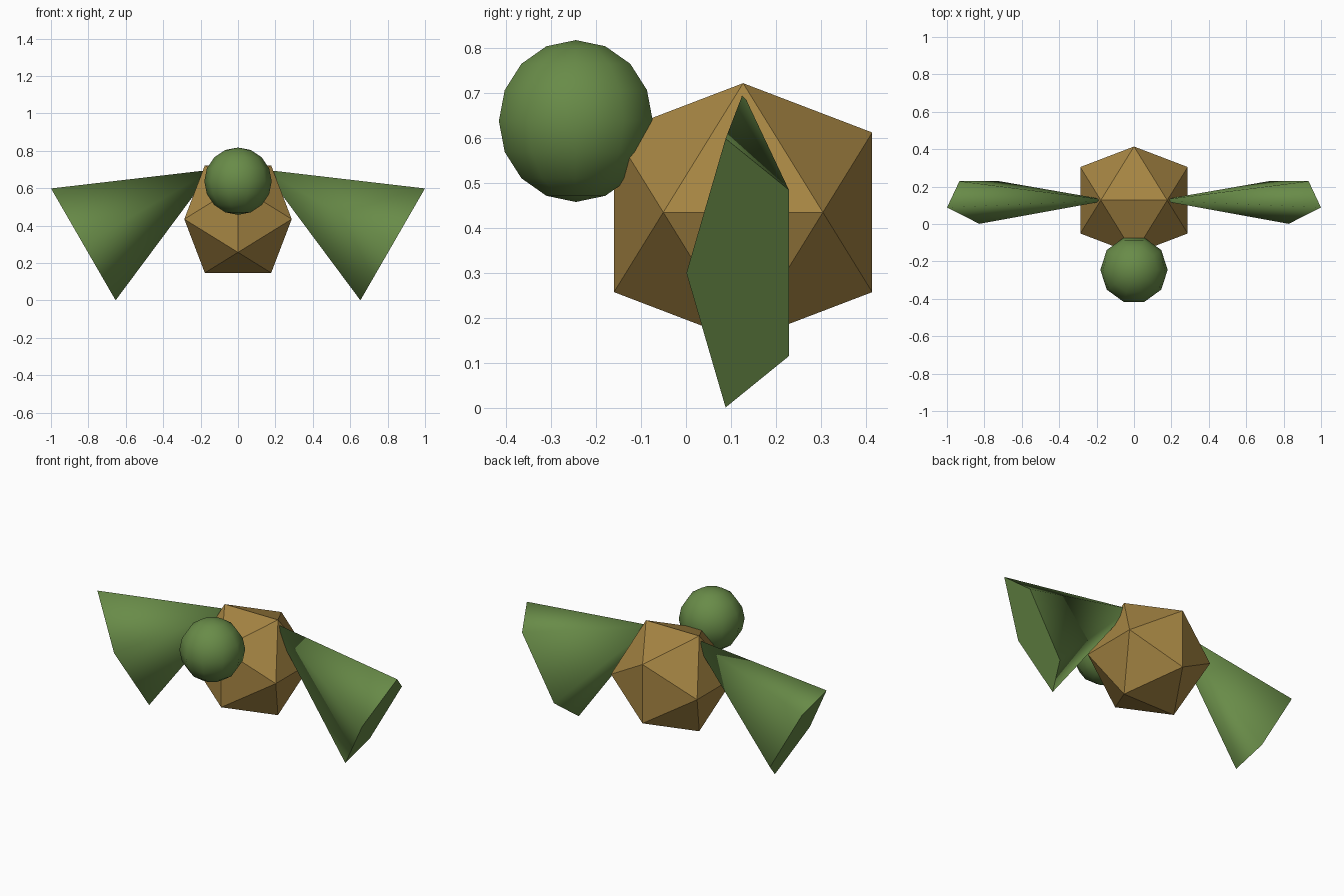
import bpy, bmesh
from math import sin, cos, pi, radians
from mathutils import Vector

if "Cube" in bpy.data.objects:
    bpy.data.objects.remove(bpy.data.objects["Cube"])


def material(name, rgb):
    m = bpy.data.materials.new(name)
    m.diffuse_color = (*rgb, 1)
    m.use_nodes = True
    m.node_tree.nodes["Principled BSDF"].inputs["Base Color"].default_value = m.diffuse_color
    return m


green = material("green", (0.14, 0.26, 0.065))
brown = material("brown", (0.38, 0.235, 0.056))


def finish(bm, name, mat, smooth):
    bmesh.ops.recalc_face_normals(bm, faces=bm.faces)
    for f in bm.faces:
        f.smooth = smooth and len(f.verts) < 5
    me = bpy.data.meshes.new(name)
    bm.to_mesh(me)
    bm.free()
    me.materials.append(mat)
    ob = bpy.data.objects.new(name, me)
    bpy.context.collection.objects.link(ob)
    return ob


# Body: faceted icosahedron with a level edge on top
a, b = 0.1775, 0.2872
bm = bmesh.new()
for s in (-1, 1):
    for t in (-1, 1):
        for p in ((s * a, 0, t * b), (s * b, t * a, 0), (0, s * b, t * a)):
            bm.verts.new(Vector(p) + Vector((0, 0.127, 0.435)))
bmesh.ops.convex_hull(bm, input=bm.verts)
finish(bm, "body", brown, False)

# Head: smooth sphere, 10 segments by 8 rings, vertices on the x axis
bm = bmesh.new()
c, r, seg, rings = Vector((0, -0.245, 0.638)), 0.18, 10, 8
rows = []
for i in range(rings + 1):
    lat = pi * i / rings
    n = 1 if i in (0, rings) else seg
    rows.append([bm.verts.new(c + r * Vector((sin(lat) * cos(2 * pi * k / seg),
                                             sin(lat) * sin(2 * pi * k / seg),
                                             cos(lat)))) for k in range(n)])
for up, lo in zip(rows, rows[1:]):
    for k in range(seg):
        quad = [up[k % len(up)], up[(k + 1) % len(up)],
                lo[(k + 1) % len(lo)], lo[k % len(lo)]]
        bm.faces.new(list(dict.fromkeys(quad)))
finish(bm, "head", green, True)


# Wings: flattened five-sided cones, tips buried in the body's shoulders
def wing(name, side):
    bm = bmesh.new()
    base = Vector((0.827, 0.127, 0.3))
    along = Vector((cos(radians(60)), 0, sin(radians(60))))
    axis = Vector((-cos(radians(30)), 0, sin(radians(30))))
    pts = [base + along * 0.363 * sin(2 * pi * k / 5)
           - Vector((0, 0.126 * cos(2 * pi * k / 5), 0)) for k in range(5)]
    flip = Vector((side, 1, 1))
    ring = [bm.verts.new(p * flip) for p in pts]
    tip = bm.verts.new((base + axis * 0.8) * flip)
    bm.faces.new(ring)
    for k in range(5):
        bm.faces.new((ring[k], ring[(k + 1) % 5], tip))
    finish(bm, name, green, True)


wing("right_wing", 1)
wing("left_wing", -1)
